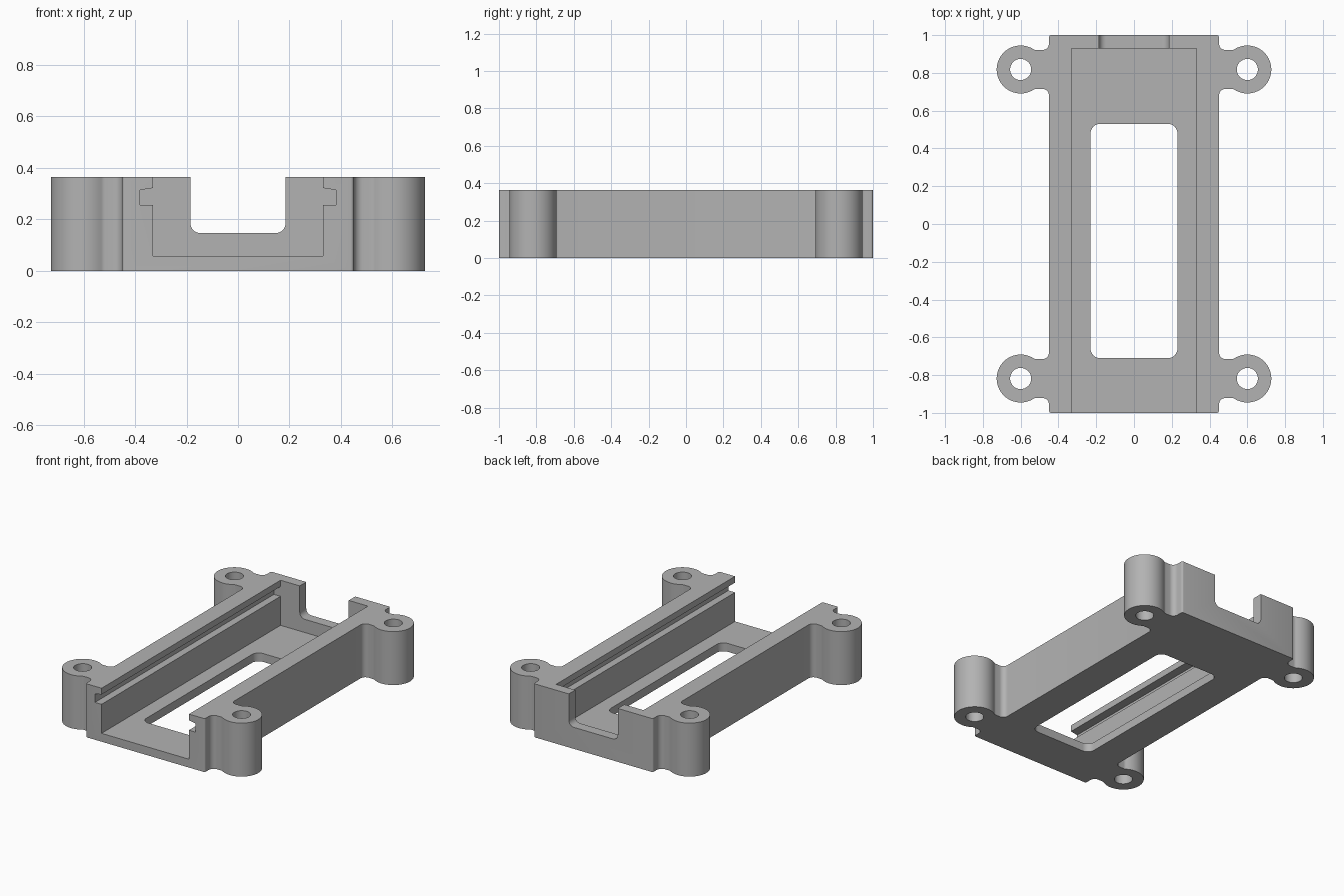
import bpy, bmesh, math

old = bpy.data.objects.get("Cube")
if old:
    bpy.data.objects.remove(old, do_unlink=True)

HEIGHT = 0.365
EAR_X, EAR_Y, EAR_R, HOLE_R = 0.6, 0.818, 0.127, 0.056

grey = bpy.data.materials.new("plain grey")
grey.use_nodes = True
colour = (0.45, 0.45, 0.45, 1)
grey.diffuse_color = colour
grey.node_tree.nodes["Principled BSDF"].inputs["Base Color"].default_value = colour


def arc(cx, cy, r, start, end, steps):
    """Points along an arc, angles in degrees."""
    angles = [math.radians(start + (end - start) * i / steps) for i in range(steps + 1)]
    return [(cx + r * math.cos(a), cy + r * math.sin(a)) for a in angles]


def rounded_rect(x0, x1, y0, y1, r):
    return (arc(x1 - r, y0 + r, r, -90, 0, 8) + arc(x1 - r, y1 - r, r, 0, 90, 8)
            + arc(x0 + r, y1 - r, r, 90, 180, 8) + arc(x0 + r, y0 + r, r, 180, 270, 8))


def prism(name, points, axis, low, high):
    """Extrude a closed 2D outline along z, or an x-z profile along y."""
    bm = bmesh.new()
    place = (lambda a, b: (a, b, low)) if axis == "z" else (lambda a, b: (a, low, b))
    face = bm.faces.new([bm.verts.new(place(a, b)) for a, b in points])
    made = bmesh.ops.extrude_face_region(bm, geom=[face])["geom"]
    move = (0, 0, high - low) if axis == "z" else (0, high - low, 0)
    bmesh.ops.translate(bm, vec=move, verts=[v for v in made if isinstance(v, bmesh.types.BMVert)])
    bmesh.ops.recalc_face_normals(bm, faces=bm.faces[:])
    mesh = bpy.data.meshes.new(name)
    bm.to_mesh(mesh)
    bm.free()
    mesh.materials.append(grey)
    obj = bpy.data.objects.new(name, mesh)
    bpy.context.collection.objects.link(obj)
    return obj


# Outline of one mounting ear: body fillet, neck blend, round boss
neck_y, fillet, blend = EAR_Y - 0.103, 0.035, 0.03
drop = EAR_Y - neck_y + blend
reach = math.sqrt((EAR_R + blend) ** 2 - drop ** 2)
turn = math.degrees(math.atan2(drop, reach))
ear = (arc(0.45 + fillet, neck_y - fillet, fillet, 180, 90, 8)
       + arc(EAR_X - reach, neck_y - blend, blend, 90, turn, 6)
       + arc(EAR_X, EAR_Y, EAR_R, turn - 180, 0, 24)[1:])
ear += [(x, 2 * EAR_Y - y) for x, y in reversed(ear[:-1])]

# Full outline, mirrored front to back and side to side
quarter = ear + arc(0.438, 0.988, 0.012, 0, 90, 4)
half = [(x, -y) for x, y in reversed(quarter)] + quarter
outline = half + [(-x, y) for x, y in reversed(half)]
tray = prism("mounting_tray", outline, "z", 0, HEIGHT)

# Slot with side grooves, open at the front
side = [(0.33, 0.057), (0.33, 0.255), (0.38, 0.255), (0.38, 0.314), (0.33, 0.322), (0.33, 0.5)]
cutters = [
    prism("slot_cutter", side + [(-x, z) for x, z in reversed(side)], "y", -1.1, 0.93),
    prism("window_cutter", rounded_rect(-0.23, 0.23, -0.71, 0.53, 0.05), "z", -0.1, 0.2),
    prism("back_notch_cutter", rounded_rect(-0.185, 0.185, 0.147, 0.6, 0.038), "y", 0.9, 1.1),
]
for sx in (-1, 1):
    for sy in (-1, 1):
        hole = arc(sx * EAR_X, sy * EAR_Y, HOLE_R, 0, 360, 32)[:-1]
        cutters.append(prism("screw_hole_cutter", hole, "z", -0.1, 0.5))

# Cut the openings, then drop the cutters
bpy.ops.object.select_all(action="DESELECT")
bpy.context.view_layer.objects.active = tray
tray.select_set(True)
for cutter in cutters:
    cutter.hide_render = True
    mod = tray.modifiers.new("cut", "BOOLEAN")
    mod.operation, mod.solver, mod.object = "DIFFERENCE", "EXACT", cutter
    bpy.ops.object.modifier_apply(modifier=mod.name)
    bpy.data.objects.remove(cutter, do_unlink=True)

bpy.ops.object.shade_smooth_by_angle(angle=math.radians(30))
